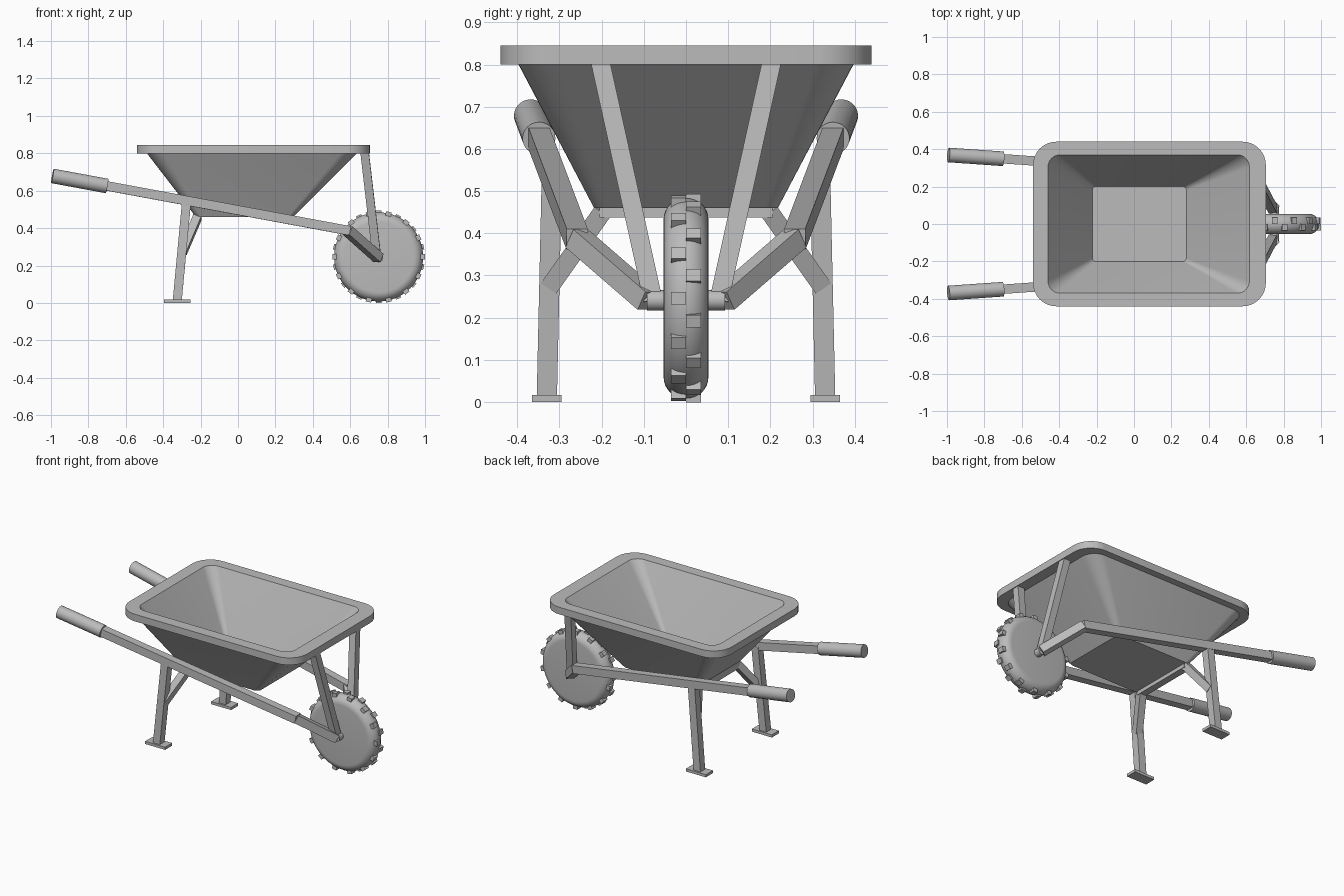
import bpy, bmesh, math
from mathutils import Vector, Matrix

cube = bpy.data.objects.get("Cube")
if cube:
    bpy.data.objects.remove(cube, do_unlink=True)

grey = bpy.data.materials.new("plain grey")
grey.use_nodes = True
grey.diffuse_color = (0.5, 0.5, 0.5, 1)
grey.node_tree.nodes["Principled BSDF"].inputs["Base Color"].default_value = (0.5, 0.5, 0.5, 1)


def finish(name, bm, smooth=False):
    bmesh.ops.recalc_face_normals(bm, faces=bm.faces)
    mesh = bpy.data.meshes.new(name)
    bm.to_mesh(mesh)
    bm.free()
    mesh.materials.append(grey)
    obj = bpy.data.objects.new(name, mesh)
    bpy.context.collection.objects.link(obj)
    if smooth:
        bpy.ops.object.select_all(action='DESELECT')
        obj.select_set(True)
        bpy.context.view_layer.objects.active = obj
        bpy.ops.object.shade_smooth_by_angle(angle=math.radians(30))
    return obj


def frame(p, q, hint):
    """Matrix at the middle of p-q with local z along the line."""
    z = (q - p).normalized()
    x = hint.cross(z).normalized()
    y = z.cross(x)
    rot = Matrix((x, y, z)).transposed().to_4x4()
    return Matrix.Translation((p + q) / 2) @ rot


def beam(name, p, q, width=0.05, hint=(0, 0, 1)):
    p, q = Vector(p), Vector(q)
    bm = bmesh.new()
    scale = Matrix.Diagonal((width, width, (q - p).length, 1))
    bmesh.ops.create_cube(bm, size=1, matrix=frame(p, q, Vector(hint)) @ scale)
    return finish(name, bm)


def rod(name, p, q, radius):
    p, q = Vector(p), Vector(q)
    bm = bmesh.new()
    bmesh.ops.create_cone(bm, cap_ends=True, segments=32, radius1=radius, radius2=radius,
                          depth=(q - p).length, matrix=frame(p, q, Vector((0, 0, 1))))
    return finish(name, bm, True)


def rounded_loop(bm, x0, x1, half_y, z, radius, steps=8):
    """Ring of vertices around a rounded rectangle."""
    ring = []
    corners = [(x1, 1, 1), (x0, -1, 1), (x0, -1, -1), (x1, 1, -1)]
    for i, (x, sx, sy) in enumerate(corners):
        cx, cy = x - sx * radius, sy * (half_y - radius)
        for k in range(steps + 1):
            a = math.pi / 2 * (i + k / steps)
            ring.append(bm.verts.new((cx + radius * math.cos(a), cy + radius * math.sin(a), z)))
    return ring


# Tray: outer wall, thick rim, inner wall and floor as one loft
bm = bmesh.new()
sections = [(-0.225, 0.295, 0.218, 0.46, 0.03),
            (-0.487, 0.637, 0.397, 0.80, 0.09),
            (-0.54, 0.705, 0.44, 0.80, 0.125),
            (-0.54, 0.705, 0.44, 0.845, 0.125),
            (-0.46, 0.617, 0.37, 0.845, 0.065),
            (-0.22, 0.28, 0.20, 0.478, 0.018)]
loops = [rounded_loop(bm, *s) for s in sections]
for a, b in zip(loops, loops[1:]):
    for i in range(len(a)):
        j = (i + 1) % len(a)
        bm.faces.new((a[i], a[j], b[j], b[i]))
bm.faces.new(loops[0])
bm.faces.new(loops[-1])
finish("tray", bm, True)

# Wheel: rounded profile spun around the axle
HUB = Vector((0.752, 0, 0.246))
bm = bmesh.new()
half, edge, flat = 0.053, 0.05, 0.188
profile = [(0, -half)]
for k in range(17):
    a = math.pi * (k / 16 - 0.5)
    profile.append((flat + edge * math.cos(a), half * math.sin(a)))
profile.append((0, half))
verts = [bm.verts.new(HUB + Vector((r, y, 0))) for r, y in profile]
edges = [bm.edges.new(pair) for pair in zip(verts, verts[1:])]
bmesh.ops.spin(bm, geom=verts + edges, cent=HUB, axis=(0, 1, 0),
               angle=math.tau, steps=64, use_merge=True)
bmesh.ops.remove_doubles(bm, verts=bm.verts, dist=0.0001)
finish("wheel", bm, True)

# Tread lugs: two staggered rows of small blocks
bm = bmesh.new()
count = 28
for i in range(count):
    side = 1 if i % 2 else -1
    place = (Matrix.Translation(HUB) @ Matrix.Rotation(math.tau * i / count, 4, 'Y')
             @ Matrix.Translation((0.229, side * 0.0175, 0))
             @ Matrix.Diagonal((0.036, 0.036, 0.03, 1)))
    bmesh.ops.create_cube(bm, size=1, matrix=place)
finish("tread_lugs", bm)

rod("axle", HUB + Vector((0, -0.092, -0.005)), HUB + Vector((0, 0.092, -0.005)), 0.024)

# Frame parts repeated on both sides
for side, s in (("left", 1), ("right", -1)):
    grip_end = Vector((-0.992, s * 0.369, 0.679))
    bend = Vector((0.585, s * 0.259, 0.388))
    line = bend - grip_end
    beam(side + "_handle_bar", grip_end + line * 0.1, bend + line * 0.008)
    rod(side + "_grip", grip_end, grip_end + line * 0.185, 0.039)
    beam(side + "_fork_arm", bend, (0.752, s * 0.088, 0.24))
    beam(side + "_front_strut", (0.743, s * 0.078, 0.24), (0.676, s * 0.205, 0.815),
         0.045, (1, 0, 0))
    beam(side + "_leg", (-0.325, s * 0.33, 0.01), (-0.275, s * 0.318, 0.545),
         0.048, (1, 0, 0))
    beam(side + "_leg_brace", (-0.295, s * 0.322, 0.275), (-0.218, s * 0.195, 0.455),
         0.044, (1, 0, 0))
    beam(side + "_foot", (-0.395, s * 0.33, 0.0085), (-0.255, s * 0.33, 0.0085), 0.07
         ).data.transform(Matrix.Diagonal((1, 1, 0.017 / 0.07, 1))
                          @ Matrix.Translation((0, 0, 0.0265)))

beam("cross_bar", (-0.218, -0.205, 0.459), (-0.218, 0.205, 0.459), 0.044)
